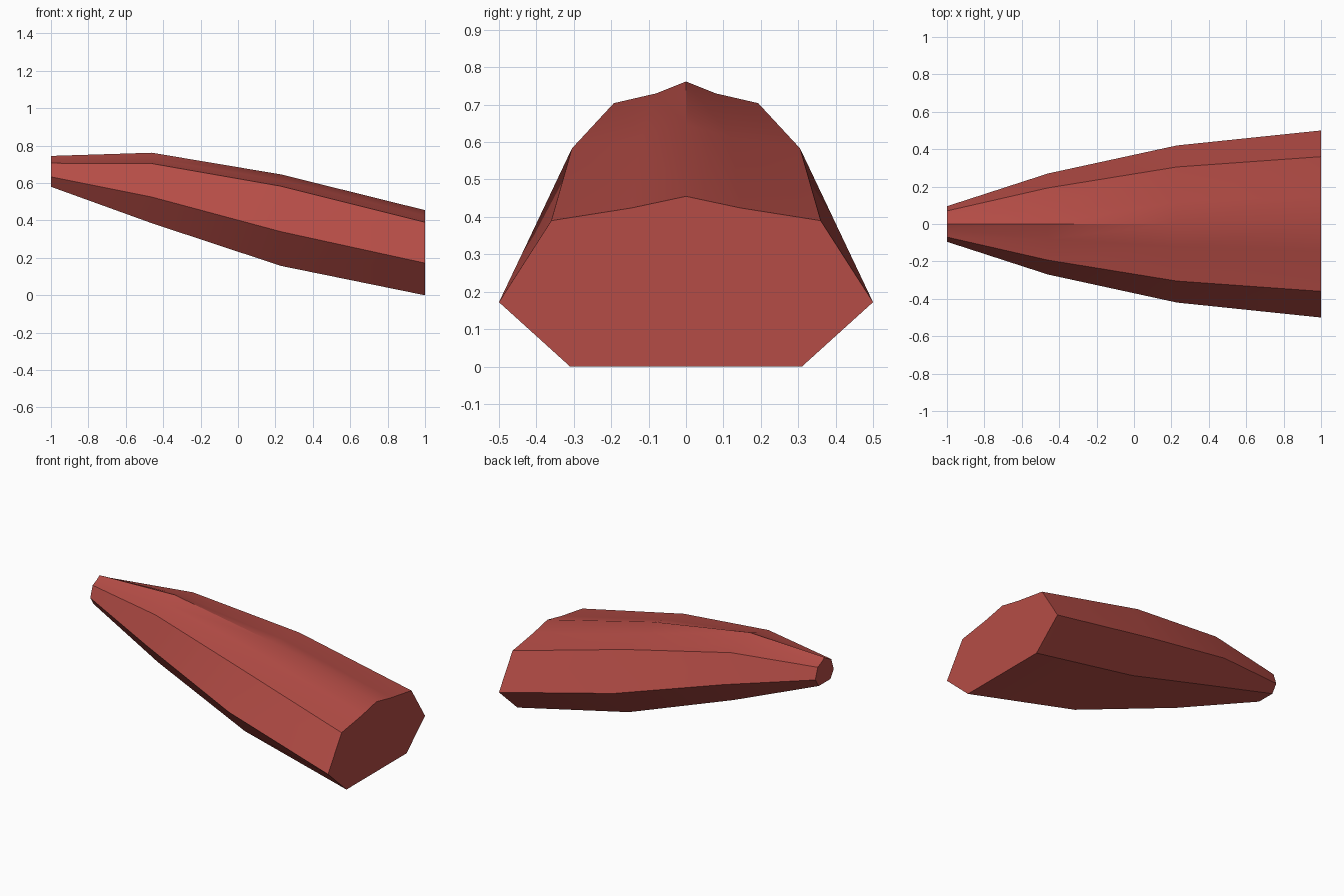
import bpy, bmesh, math

if "Cube" in bpy.data.objects:
    bpy.data.objects.remove(bpy.data.objects["Cube"])

# Cross-section stations: x, then half-widths (bottom, side, shoulder, upper),
# then heights (bottom, side, shoulder, upper, ridge)
stations = [
    (-1.00, (0.06, 0.095, 0.07, 0.028), (0.58, 0.633, 0.706, 0.725, 0.745)),
    (-0.46, (0.167, 0.27, 0.193, 0.08), (0.385, 0.525, 0.704, 0.73, 0.762)),
    (0.23, (0.26, 0.42, 0.305, 0.12), (0.157, 0.34, 0.583, 0.614, 0.646)),
    (1.00, (0.31, 0.50, 0.36, 0.145), (0.0, 0.172, 0.39, 0.424, 0.455)),
]

bm = bmesh.new()
rings = []
for x, widths, heights in stations:
    right = [(x, -w, z) for w, z in zip(widths, heights)]
    left = [(x, -y, z) for x, y, z in reversed(right)]
    profile = right + [(x, 0, heights[-1])] + left
    rings.append([bm.verts.new(p) for p in profile])

# Skin between stations
n = len(rings[0])
for a, b in zip(rings, rings[1:]):
    for i in range(n):
        j = (i + 1) % n
        bm.faces.new((a[i], b[i], b[j], a[j]))

# End caps
bm.faces.new(rings[0])
bm.faces.new(rings[-1])
bmesh.ops.recalc_face_normals(bm, faces=bm.faces[:])

mesh = bpy.data.meshes.new("tapered_body")
bm.to_mesh(mesh)
bm.free()
body = bpy.data.objects.new("tapered_body", mesh)
bpy.context.collection.objects.link(body)

# Single red colour
red = bpy.data.materials.new("brick_red")
red.diffuse_color = (0.46, 0.073, 0.061, 1)
red.use_nodes = True
red.node_tree.nodes["Principled BSDF"].inputs["Base Color"].default_value = red.diffuse_color
mesh.materials.append(red)

# Soft facets along the length, sharp edges around the section
bpy.context.view_layer.objects.active = body
body.select_set(True)
bpy.ops.object.shade_smooth_by_angle(angle=math.radians(30))
